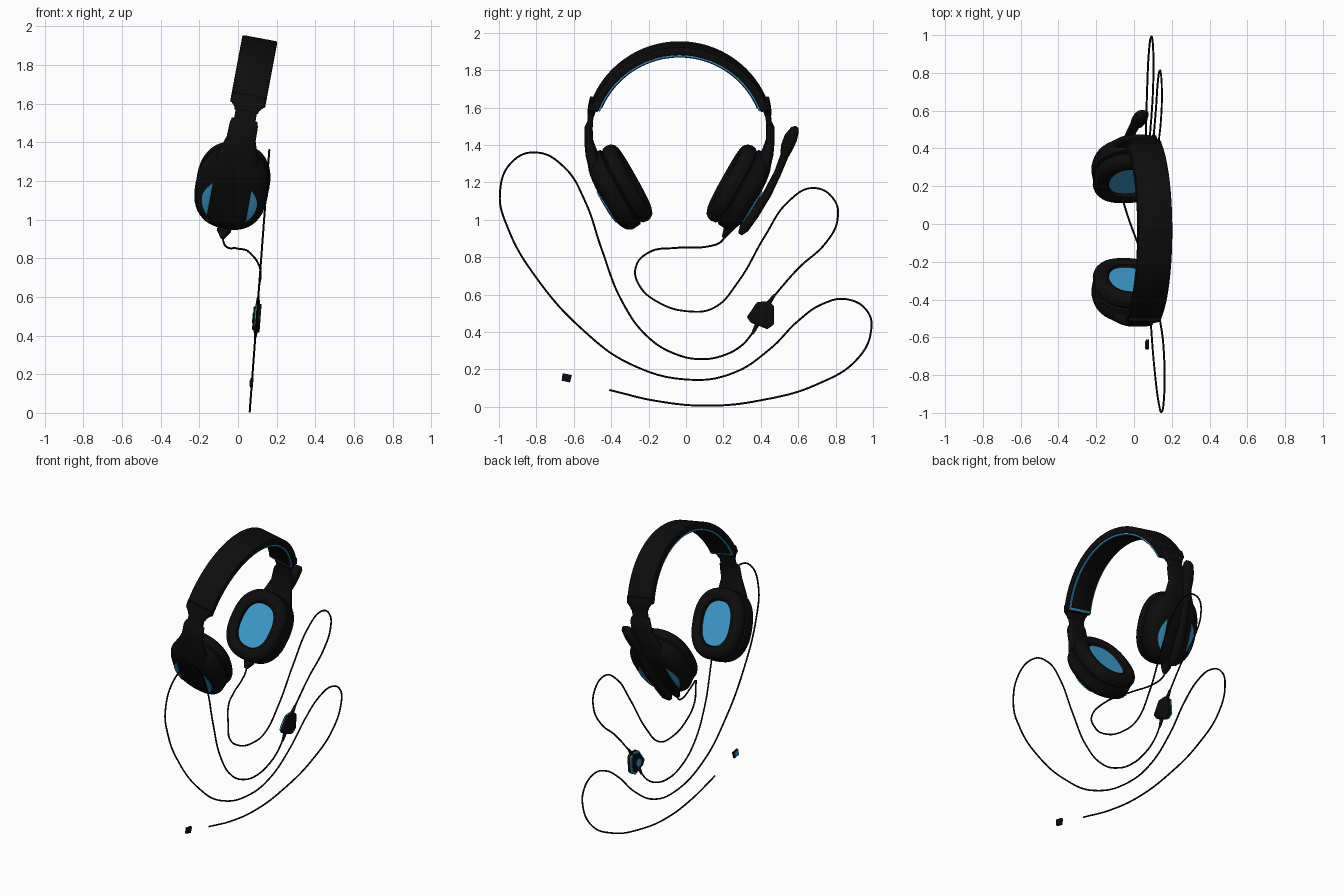
import bpy
import bmesh
from math import sin, cos, pi, radians, copysign, sqrt

if "Cube" in bpy.data.objects:
    bpy.data.objects.remove(bpy.data.objects["Cube"])

MID_Y = -0.035            # symmetry plane of the headset
PIVOT_X, PIVOT_Z = -0.03, 1.17
LEAN = radians(10.6)      # whole headset leans towards +x
made = []


def material(name, rgb):
    mat = bpy.data.materials.new(name)
    mat.use_nodes = True
    mat.diffuse_color = (*rgb, 1)
    bsdf = next(n for n in mat.node_tree.nodes if n.type == 'BSDF_PRINCIPLED')
    bsdf.inputs["Base Color"].default_value = (*rgb, 1)
    bsdf.inputs["Roughness"].default_value = 0.6
    return mat


black = material("matte black", (0.004, 0.004, 0.004))
blue = material("accent blue", (0.05, 0.34, 0.62))


def leaned(point, side=1):
    """Upright headset point (x, distance from middle, z) to the leaning pose."""
    x, s, z = point
    h = (z - PIVOT_Z) / cos(LEAN)
    return (PIVOT_X + x * cos(LEAN) + h * sin(LEAN), MID_Y + side * s,
            z - x * sin(LEAN))


def skin(name, rings, mat, place, closed=True):
    """Bridge a list of equal rings; closed rings also get end caps."""
    bm = bmesh.new()
    loops = [[bm.verts.new(place(p)) for p in ring] for ring in rings]
    count = len(loops[0])
    for one, two in zip(loops, loops[1:]):
        for i in range(count if closed else count - 1):
            j = (i + 1) % count
            bm.faces.new((one[i], one[j], two[j], two[i]))
    if closed:
        bm.faces.new(loops[0])
        bm.faces.new(loops[-1])
    bmesh.ops.recalc_face_normals(bm, faces=bm.faces)
    mesh = bpy.data.meshes.new(name)
    bm.to_mesh(mesh)
    bm.free()
    mesh.materials.append(mat)
    obj = bpy.data.objects.new(name, mesh)
    bpy.context.collection.objects.link(obj)
    made.append(obj)
    return obj


def oval(a, b, power=2.4, sides=48):
    """Superellipse outline with half sizes a and b."""
    pts = []
    for i in range(sides):
        c, s = cos(2 * pi * i / sides), sin(2 * pi * i / sides)
        pts.append((a * copysign(abs(c) ** (2 / power), c),
                    b * copysign(abs(s) ** (2 / power), s)))
    return pts


def sweep(name, stations, mat, place, power=3, shift=lambda k: 0):
    """Loft along (s, z, half width, half thickness) stations."""
    rings = []
    last = len(stations) - 1
    for k, (s, z, w, th) in enumerate(stations):
        before, after = stations[max(k - 1, 0)], stations[min(k + 1, last)]
        ds, dz = after[0] - before[0], after[1] - before[1]
        size = sqrt(ds * ds + dz * dz)
        rings.append([(u + shift(k / last), s + v * dz / size, z - v * ds / size)
                      for u, v in oval(w, th, power, 32)])
    return skin(name, rings, mat, place)


# ---- Headband: arcs with a rectangular section
def arc(name, inner, outer, half, start, mat, bevel):
    rings = []
    for i in range(65):
        ang = radians(start + (180 - 2 * start) * i / 64)
        rings.append([(x, r * cos(ang), 1.431 + r * sin(ang))
                      for x, r in ((-half, inner), (half, inner),
                                   (half, outer), (-half, outer))])
    obj = skin(name, rings, mat, leaned)
    mod = obj.modifiers.new("soft edges", 'BEVEL')
    mod.width, mod.segments = bevel, 2


arc("headband", 0.464, 0.508, 0.092, 20, black, 0.008)
arc("headband_piping", 0.455, 0.466, 0.086, 21, blue, 0.002)
arc("headband_pad", 0.450, 0.460, 0.076, 23, black, 0.002)

# ---- Ear cups: frame set by the inner face centre and its outward direction
CUP_A, CUP_B = 0.19, 0.225
TILT = radians(29.5)


def cup_point(x, v, t):
    """x across, v down the cup, t outward from the cushion face."""
    return (x, 0.24 - v * sin(TILT) + t * cos(TILT),
            1.218 - v * cos(TILT) - t * sin(TILT))


def cup_ring(inset, t, a=CUP_A, b=CUP_B):
    return [cup_point(x, v, t) for x, v in oval(a - inset, b - inset)]


def dome_height(q):
    return 0.13 + 0.07 * sqrt(max(0, 1 - q ** 4))


cushion = [(0.085, 0.035), (0.078, 0.012), (0.06, 0.001), (0.04, 0), (0.018, 0.008),
           (0.005, 0.025), (0, 0.045), (0.004, 0.07), (0.018, 0.082)]
yoke = [(0.478, 1.515, 0.068, 0.016), (0.486, 1.49, 0.074, 0.022),
        (0.485, 1.42, 0.076, 0.024), (0.472, 1.36, 0.095, 0.032),
        (0.447, 1.28, 0.125, 0.038), (0.408, 1.2, 0.125, 0.038),
        (0.36, 1.12, 0.09, 0.03)]
collar = [(0.458, 1.64, 0.088, 0.022), (0.467, 1.6, 0.088, 0.022),
          (0.472, 1.575, 0.066, 0.02), (0.474, 1.56, 0.062, 0.017)]
slider = [(0.47, 1.6, 0.056, 0.015), (0.482, 1.48, 0.056, 0.015)]

for side, label in ((-1, "front"), (1, "back")):
    def place(p, side=side):
        return leaned(p, side)

    skin(label + "_cushion", [cup_ring(i, t) for i, t in cushion], black, place)
    skin(label + "_speaker_cloth", [cup_ring(0.084, 0.028), cup_ring(0.084, 0.034)],
         blue, place)

    # Housing: straight wall, then a superelliptic dome
    rings = [cup_ring(0.018, 0.08), cup_ring(0.003, 0.088)]
    for k in range(15):
        q = cos(k / 15 * pi / 2)
        rings.append(cup_ring(0, dome_height(q), CUP_A * q, CUP_B * q))
    skin(label + "_housing", rings, black, place)

    # Yoke, slider and collar joining cup to headband
    sweep(label + "_yoke", yoke, black, place)
    sweep(label + "_slider", slider, black, place, 5)
    sweep(label + "_collar", collar, black, place, 5)

    # Crescent accents laid on the dome
    for hand in (-1, 1):
        strips = []
        for k in range(25):
            m = -1 + k / 12
            v = 0.04 + 0.098 * m
            strip = []
            for j in range(7):
                x = 0.102 + 0.042 * (1 - m * m) * j / 6
                q = ((x / CUP_A) ** 2.4 + abs(v / CUP_B) ** 2.4) ** (1 / 2.4)
                strip.append(cup_point(hand * x, v, dome_height(q) + 0.003))
            strips.append(strip)
        accent = skin(label + "_accent", strips, blue, place, closed=False)
        thick = accent.modifiers.new("plate", 'SOLIDIFY')
        thick.thickness, thick.offset = 0.006, 0

# ---- Microphone boom on the back cup
boom = [(0.325, 0.925, 0.02, 0.012), (0.345, 0.955, 0.035, 0.027),
        (0.4, 1.03, 0.034, 0.026), (0.47, 1.14, 0.027, 0.023),
        (0.525, 1.25, 0.025, 0.02), (0.56, 1.34, 0.026, 0.022),
        (0.575, 1.39, 0.034, 0.034), (0.595, 1.44, 0.036, 0.036),
        (0.617, 1.485, 0.032, 0.024), (0.627, 1.5, 0.015, 0.01)]
sweep("microphone_boom", boom, black, leaned, 2.4, lambda k: 0.025 * k ** 3)
relief = [(0.29, 0.99, 0.04, 0.03), (0.255, 0.94, 0.036, 0.022),
          (0.235, 0.905, 0.012, 0.01)]
sweep("cable_socket", relief, black, leaned, 2)


# ---- Cables lie in a nearly upright sheet
def sheet(z):
    return 0.06 + 0.075 * z


def cable(name, points, radius=0.0052):
    data = bpy.data.curves.new(name, 'CURVE')
    data.dimensions = '3D'
    data.bevel_depth, data.bevel_resolution = radius, 2
    data.resolution_u, data.use_fill_caps = 8, True
    line = data.splines.new('BEZIER')
    line.bezier_points.add(len(points) - 1)
    for knot, co in zip(line.bezier_points, points):
        knot.co = co
        knot.handle_left_type = knot.handle_right_type = 'AUTO'
    data.materials.append(black)
    obj = bpy.data.objects.new(name, data)
    bpy.context.collection.objects.link(obj)
    made.append(obj)


lead = [(-0.08, 0.21, 0.92), (-0.075, 0.19, 0.885), (-0.06, 0.13, 0.86),
        (0, -0.05, 0.85), (0.065, -0.2, 0.825)]
upper = [(-0.27, 0.74), (-0.25, 0.65), (-0.15, 0.56), (0.02, 0.51), (0.15, 0.53),
         (0.28, 0.67), (0.42, 0.91), (0.55, 1.1), (0.68, 1.17), (0.79, 1.11),
         (0.81, 1), (0.75, 0.88), (0.6, 0.74), (0.46, 0.58)]
lower = [(0.36, 0.4), (0.3, 0.33), (0.2, 0.275), (0.08, 0.255), (-0.05, 0.28),
         (-0.2, 0.37), (-0.34, 0.56), (-0.45, 0.84), (-0.54, 1.1), (-0.65, 1.28),
         (-0.8, 1.36), (-0.93, 1.31), (-0.995, 1.14), (-0.95, 0.95), (-0.8, 0.69),
         (-0.55, 0.41), (-0.3, 0.23), (0.02, 0.145), (0.25, 0.18), (0.45, 0.31),
         (0.6, 0.46), (0.73, 0.55), (0.86, 0.575), (0.97, 0.51), (0.99, 0.41),
         (0.92, 0.26), (0.7, 0.12), (0.4, 0.035), (0.12, 0.006), (-0.15, 0.03),
         (-0.41, 0.09)]
cable("headset_cable", lead + [(sheet(z), y, z) for y, z in upper])
cable("long_cable", [(sheet(z), y, z) for y, z in lower])


# ---- Inline remote and plug: flat prisms in the cable sheet
def prism(name, outline, scale, near, far, mat, bevel=0):
    cy, cz = (sum(c) / len(outline) for c in zip(*outline))
    flat = [(cy + (y - cy) * scale, cz + (z - cz) * scale) for y, z in outline]
    obj = skin(name, [[(sheet(z) + d, y, z) for y, z in flat] for d in (near, far)],
               mat, lambda p: p)
    if bevel:
        mod = obj.modifiers.new("soft edges", 'BEVEL')
        mod.width, mod.segments = bevel, 2


remote = [(0.44, 0.565), (0.47, 0.54), (0.47, 0.44), (0.435, 0.415),
          (0.345, 0.45), (0.325, 0.48), (0.38, 0.56)]
prism("remote_body", remote, 1, -0.004, 0.02, black, 0.006)
prism("remote_rim", remote, 0.98, -0.011, -0.003, blue)
prism("remote_face", remote, 0.82, -0.02, -0.01, black, 0.004)
button = [(0.405 + y, 0.49 + z) for y, z in oval(0.025, 0.025, 2, 24)]
prism("remote_button", button, 1, -0.023, -0.018, blue)
for name, start, end in (("top", (0.475, 0.6), (0.435, 0.545)),
                         ("bottom", (0.355, 0.39), (0.385, 0.45))):
    sweep("remote_relief_" + name, [(*start, 0.007, 0.007), (*end, 0.013, 0.014)],
          black, lambda p: (p[0] + sheet(p[2]), p[1], p[2]), 2)

plug = [(-0.665, 0.14), (-0.66, 0.18), (-0.61, 0.17), (-0.62, 0.13)]
prism("plug", plug, 1, -0.009, 0.007, black, 0.002)
prism("plug_accent", plug, 0.75, -0.012, -0.008, blue)

# ---- Cables to meshes, smooth shading with sharp creases
bpy.ops.object.select_all(action='DESELECT')
for obj in made:
    obj.select_set(True)
bpy.context.view_layer.objects.active = made[0]
bpy.ops.object.convert(target='MESH')
bpy.ops.object.shade_smooth_by_angle(angle=radians(35))
